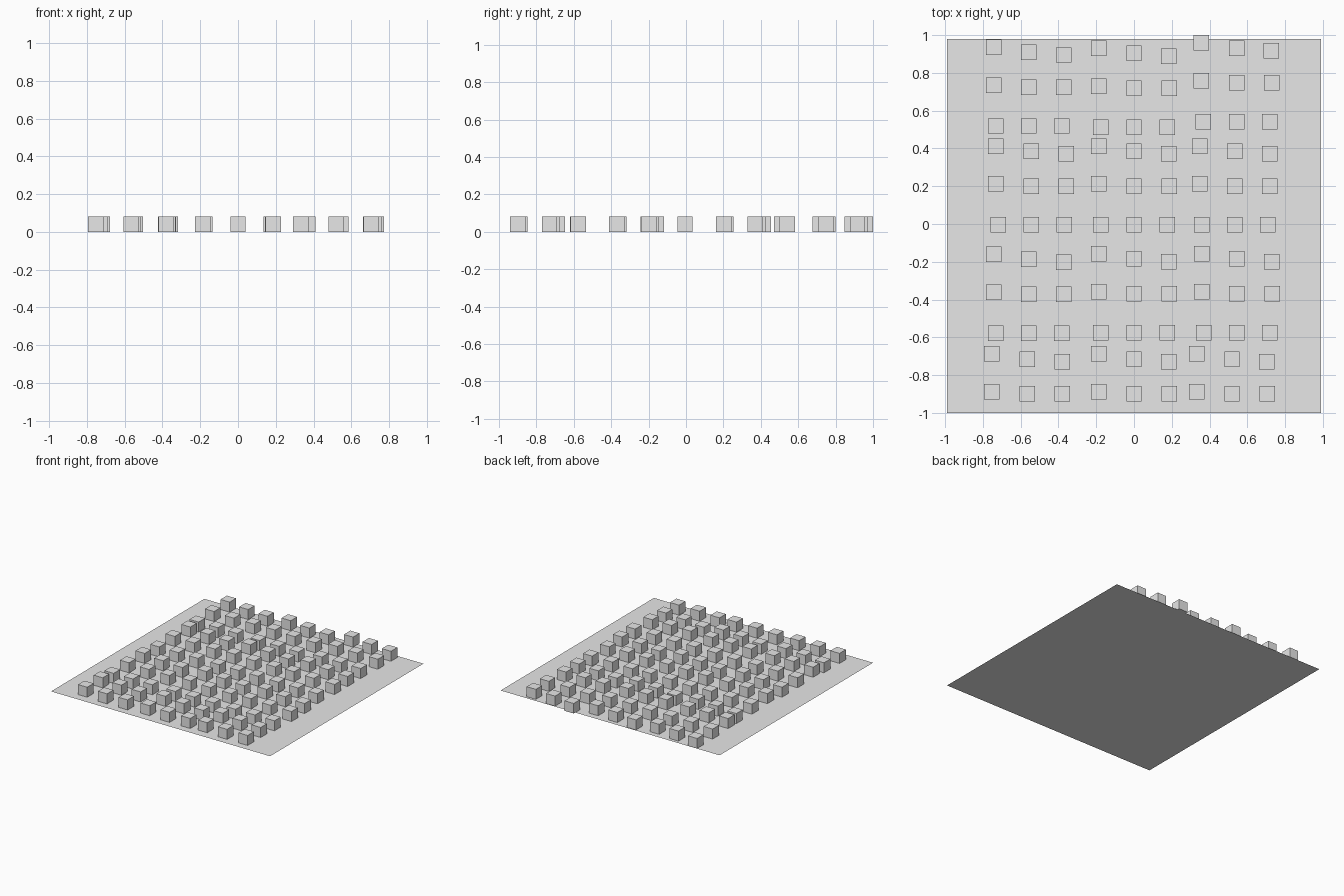
import bpy
import bmesh
from mathutils import Matrix

if "Cube" in bpy.data.objects:
    bpy.data.objects.remove(bpy.data.objects["Cube"])

CUBE = 0.082

# 3 x 3 arrangement shared by every cluster, as rows from back to front
BACK = [(-0.187, 0.212), (0, 0.185), (0.185, 0.17)]
MIDDLE = [(-0.187, 0.011), (0, 0), (0.186, 0)]
FRONT = [(-0.175, -0.206), (0, -0.206), (0.175, -0.206)]

# Centre of the middle cube in each cluster
CENTRES = [
    [(-0.557, 0.725), (0, 0.718), (0.543, 0.747)],
    [(-0.545, 0.201), (0, 0.201), (0.534, 0.201)],
    [(-0.557, -0.372), (0, -0.370), (0.545, -0.370)],
    [(-0.566, -0.900), (0, -0.900), (0.519, -0.900)],
]

grey = bpy.data.materials.new("light grey")
grey.diffuse_color = (0.8, 0.8, 0.8, 1)
grey.use_nodes = True
grey.node_tree.nodes["Principled BSDF"].inputs["Base Color"].default_value = grey.diffuse_color


def finish(bm, name):
    mesh = bpy.data.meshes.new(name)
    bm.to_mesh(mesh)
    bm.free()
    mesh.materials.append(grey)
    obj = bpy.data.objects.new(name, mesh)
    bpy.context.collection.objects.link(obj)


# Flat ground sheet
bm = bmesh.new()
bmesh.ops.create_grid(bm, x_segments=1, y_segments=1, size=0.99,
                      matrix=Matrix.Translation((0, -0.01, 0)))
finish(bm, "ground_sheet")

# Cube clusters; the front band has only two rows
for r, band in enumerate(CENTRES):
    rows = BACK + MIDDLE + (FRONT if r < 3 else [])
    for c, (cx, cy) in enumerate(band):
        bm = bmesh.new()
        for dx, dy in rows:
            bmesh.ops.create_cube(bm, size=CUBE, matrix=Matrix.Translation(
                (cx + dx, cy + dy, CUBE / 2)))
        finish(bm, f"cube_cluster_{r + 1}_{c + 1}")
